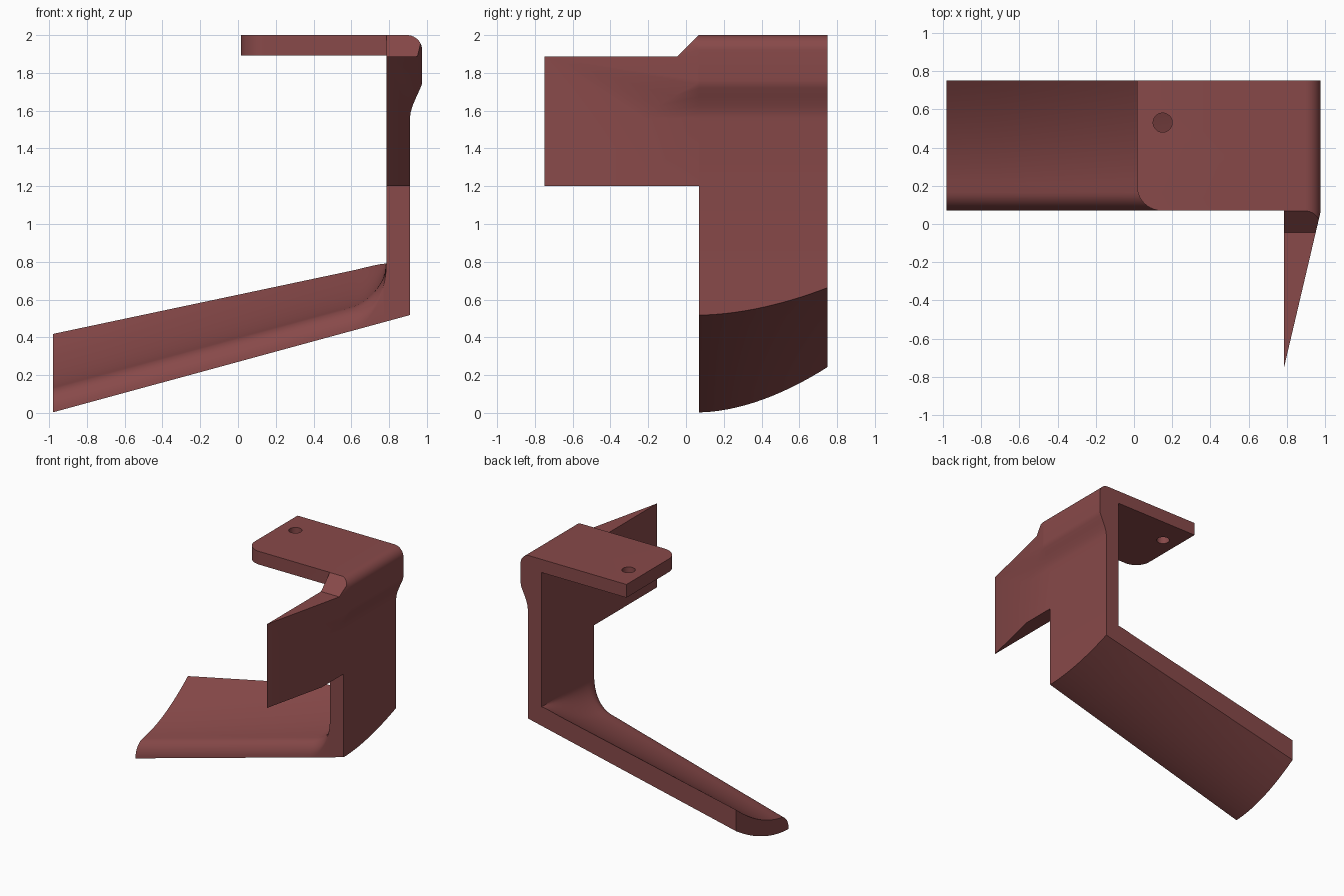
import bpy, bmesh, math
from mathutils import Vector

if "Cube" in bpy.data.objects:
    bpy.data.objects.remove(bpy.data.objects["Cube"])

mat = bpy.data.materials.new("dull red")
mat.diffuse_color = (0.246, 0.067, 0.067, 1)
mat.use_nodes = True
mat.node_tree.nodes["Principled BSDF"].inputs["Base Color"].default_value = mat.diffuse_color

Y0, Y1 = 0.07, 0.75        # front and back of the main bracket
XI = 0.785                 # inner face of the wall


def finish(name, bm, smooth=True):
    bmesh.ops.remove_doubles(bm, verts=bm.verts, dist=0.0005)
    bmesh.ops.recalc_face_normals(bm, faces=bm.faces)
    me = bpy.data.meshes.new(name)
    bm.to_mesh(me)
    bm.free()
    ob = bpy.data.objects.new(name, me)
    bpy.context.collection.objects.link(ob)
    me.materials.append(mat)
    if smooth:
        bpy.ops.object.select_all(action='DESELECT')
        ob.select_set(True)
        bpy.context.view_layer.objects.active = ob
        bpy.ops.object.shade_smooth_by_angle(angle=math.radians(30))
    return ob


def prism(profile, ya, yb):
    """Extrude an x-z profile along y."""
    bm = bmesh.new()
    a = [bm.verts.new((x, ya, z)) for x, z in profile]
    b = [bm.verts.new((x, yb, z)) for x, z in profile]
    n = len(profile)
    bm.faces.new(a)
    bm.faces.new(b[::-1])
    for i in range(n):
        j = (i + 1) % n
        bm.faces.new((a[i], b[i], b[j], a[j]))
    bmesh.ops.recalc_face_normals(bm, faces=bm.faces)
    return bm


def cut(bm, point, normal):
    """Slice off the side the normal points to and close the opening."""
    bmesh.ops.bisect_plane(bm, geom=bm.verts[:] + bm.edges[:] + bm.faces[:],
                           plane_co=Vector(point), plane_no=Vector(normal),
                           clear_outer=True)
    bmesh.ops.holes_fill(bm, edges=bm.edges[:], sides=0)


# Outer line of the wall: swelling below, rounded shoulder on top
swell = [(0.91, 1.56), (0.914, 1.59), (0.924, 1.625), (0.945, 1.675),
         (0.966, 1.72), (0.973, 1.74), (0.975, 1.76)]
R = 0.08
shoulder = [(0.895 + R * math.cos(a), 1.92 + R * math.sin(a))
            for a in [math.radians(9 * i) for i in range(11)]]

# Top plate and wall in one piece
bm = prism([(0.015, 1.892), (XI, 1.892), (XI, 0.79), (0.91, 0.79)]
           + swell + shoulder + [(0.015, 2.0)], Y0, Y1)
corner = [e for e in bm.edges if all(v.co.x < 0.02 and v.co.y < Y0 + 0.01 for v in e.verts)]
bmesh.ops.bevel(bm, geom=corner, offset=0.13, segments=10, profile=0.5, affect='EDGES')
bracket = finish("plate_and_wall", bm, smooth=False)

# Screw hole through the plate
bm = bmesh.new()
bmesh.ops.create_cone(bm, cap_ends=True, segments=32, radius1=0.05, radius2=0.05, depth=0.4)
bmesh.ops.translate(bm, verts=bm.verts, vec=(0.15, 0.53, 1.95))
cutter = finish("hole_cutter", bm, smooth=False)
cutter.hide_render = True
mod = bracket.modifiers.new("hole", 'BOOLEAN')
mod.operation = 'DIFFERENCE'
mod.solver = 'EXACT'
mod.object = cutter
bpy.context.view_layer.objects.active = bracket
bracket.select_set(True)
bpy.ops.object.modifier_apply(modifier=mod.name)
bpy.data.objects.remove(cutter)
bpy.ops.object.select_all(action='DESELECT')
bracket.select_set(True)
bpy.context.view_layer.objects.active = bracket
bpy.ops.object.shade_smooth_by_angle(angle=math.radians(30))

# Tapering side fin
taper = ((XI, -0.748, 0), (0.818, -0.192, 0))
top = 1.887
bm = prism([(XI, 1.2), (0.91, 1.2)] + swell + [(0.975, top), (XI, top)], -0.76, Y0)
cut(bm, *taper)
finish("side_fin", bm)

# Sloped block joining fin and plate
bm = prism([(XI, top), (0.975, top)] + shoulder + [(XI, 2.0)], -0.2, Y0)
cut(bm, *taper)
cut(bm, (XI, -0.045, top), (0, -1, 1))
finish("sloped_block", bm)


# Curved sloping arm with rounded front edge, flaring up into the wall
def section(x):
    s = (x + 0.98) / 1.89
    u = min(max((x - 0.60) / (XI - 0.60), 0), 1)
    flare = 1 - math.sqrt(1 - u * u)
    ts = [0.14 * (1 - math.cos(math.radians(11.25 * i))) for i in range(9)]
    ts += [0.14 + 0.86 * i / 12 for i in range(1, 13)]
    low, high = [], []
    for t in ts:
        y = Y0 + (Y1 - Y0) * t
        zb = 0.515 * s + 0.003 + (0.24 - 0.095 * s) * t ** 1.8
        nose = math.sqrt(max(0, 1 - (1 - min(t / 0.14, 1)) ** 2))
        zt = zb + (0.12 + (0.055 - 0.02 * s) * t * t) * nose
        zt += (0.79 - zt) * flare
        low.append((x, y, zb))
        high.append((x, y, zt))
    return low + high[::-1]


xs = [-0.98 + 1.58 * i / 6 for i in range(7)]
xs += [0.60 + 0.185 * math.sin(math.radians(9 * i)) for i in range(1, 11)] + [0.91]
bm = bmesh.new()
rings = [[bm.verts.new(p) for p in section(x)] for x in xs]
n = len(rings[0])
for a, b in zip(rings, rings[1:]):
    for i in range(n):
        j = (i + 1) % n
        bm.faces.new((a[i], b[i], b[j], a[j]))
bm.faces.new(rings[0])
bm.faces.new(rings[-1][::-1])
finish("sloping_arm", bm)
